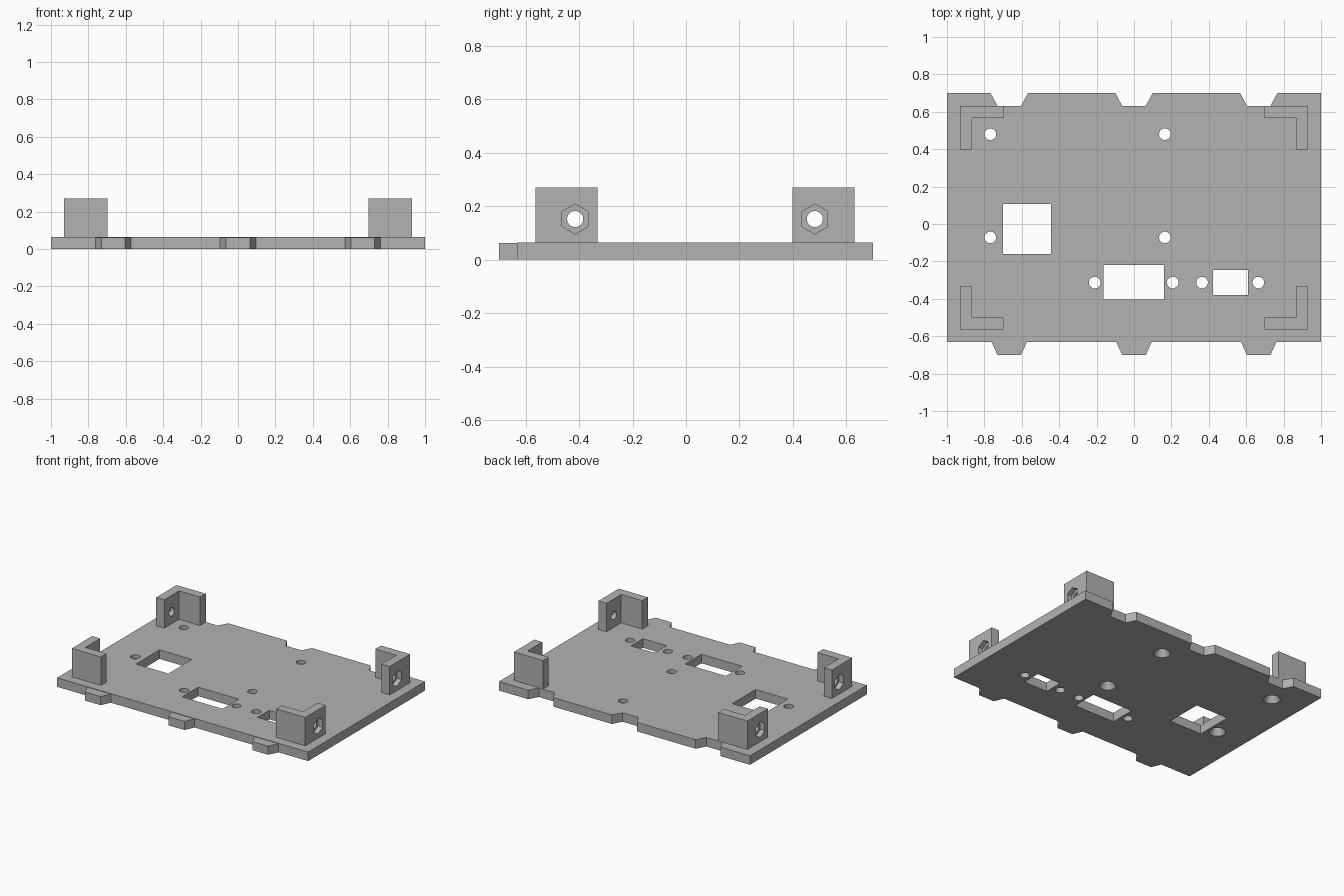
import bpy, bmesh, math
from mathutils import Matrix, Vector

if "Cube" in bpy.data.objects:
    bpy.data.objects.remove(bpy.data.objects["Cube"], do_unlink=True)

grey = bpy.data.materials.new("grey plastic")
grey.use_nodes = True
colour = (0.45, 0.45, 0.45, 1)
grey.diffuse_color = colour
grey.node_tree.nodes["Principled BSDF"].inputs["Base Color"].default_value = colour

THICK, TAB_H, TOP = 0.065, 0.062, 0.27
FRONT, BACK, DEPTH = -0.63, 0.70, 0.068
TAB_X = (-0.667, 0.0, 0.667)


def finish(name, bm):
    bmesh.ops.recalc_face_normals(bm, faces=bm.faces)
    mesh = bpy.data.meshes.new(name)
    bm.to_mesh(mesh)
    bm.free()
    mesh.materials.append(grey)
    ob = bpy.data.objects.new(name, mesh)
    bpy.context.collection.objects.link(ob)
    return ob


def prism(name, outline, z0, z1):
    bm = bmesh.new()
    face = bm.faces.new([bm.verts.new((x, y, z0)) for x, y in outline])
    top = bmesh.ops.extrude_face_region(bm, geom=[face])["geom"]
    verts = [v for v in top if isinstance(v, bmesh.types.BMVert)]
    bmesh.ops.translate(bm, verts=verts, vec=(0, 0, z1 - z0))
    return finish(name, bm)


def drill(bm, centre, r1, r2, length, sides=40, axis="Z"):
    turn = Matrix.Rotation(math.pi / 2, 4, "Y") if axis == "X" else Matrix()
    bmesh.ops.create_cone(bm, cap_ends=True, segments=sides, radius1=r1, radius2=r2,
                          depth=length, matrix=Matrix.Translation(centre) @ turn)


def cut(target, bm):
    cutter = finish("cutter", bm)
    cutter.hide_render = True
    mod = target.modifiers.new("cut", "BOOLEAN")
    mod.operation, mod.solver, mod.object = "DIFFERENCE", "EXACT", cutter
    bpy.context.view_layer.objects.active = target
    bpy.ops.object.modifier_apply(modifier=mod.name)
    bpy.data.objects.remove(cutter, do_unlink=True)


def smooth(ob):
    bpy.ops.object.select_all(action="DESELECT")
    ob.select_set(True)
    bpy.context.view_layer.objects.active = ob
    bpy.ops.object.shade_smooth_by_angle(angle=math.radians(25))


# Base plate with three notches along the back edge
outline = [(-1, FRONT), (1, FRONT), (1, BACK)]
for x in reversed(TAB_X):
    outline += [(x + 0.1, BACK), (x + 0.063, BACK - DEPTH),
                (x - 0.063, BACK - DEPTH), (x - 0.1, BACK)]
outline.append((-1, BACK))
plate = prism("base_plate", outline, 0, THICK)

# Rectangular windows and round holes through the plate
bm = bmesh.new()
for x0, x1, y0, y1 in ((-0.70, -0.443, -0.16, 0.107),
                       (-0.163, 0.16, -0.403, -0.22),
                       (0.422, 0.61, -0.38, -0.246)):
    place = Matrix.Translation(((x0 + x1) / 2, (y0 + y1) / 2, 0))
    bmesh.ops.create_cube(bm, matrix=place @ Matrix.Diagonal((x1 - x0, y1 - y0, 1, 1)))
mounts = [(x, y) for x in (-0.768, 0.165) for y in (-0.072, 0.48)]
for x, y in mounts + [(x, -0.313) for x in (-0.21, 0.207, 0.364, 0.665)]:
    drill(bm, (x, y, 0), 0.031, 0.031, 1)
cut(plate, bm)

# Countersinks under the four mounting holes
bm = bmesh.new()
for x, y in mounts:
    drill(bm, (x, y, 0.015), 0.066, 0.026, 0.07)
cut(plate, bm)
smooth(plate)

# Tapered tabs along the front edge
for name, x in zip(("right_tab", "middle_tab", "left_tab"), TAB_X):
    prism(name, [(x - 0.095, FRONT), (x - 0.063, -BACK),
                 (x + 0.063, -BACK), (x + 0.095, FRONT)], 0, TAB_H)

# Corner brackets: L-shaped walls with a screw hole and an outer nut recess
LEG, WALL, EDGE = 0.232, 0.064, 0.93
for side, sx in (("left", 1), ("right", -1)):
    for end, sy, corner in (("front", -1, -0.563), ("back", 1, 0.63)):
        shape = [(0, 0), (LEG, 0), (LEG, WALL), (WALL, WALL), (WALL, LEG), (0, LEG)]
        bracket = prism(f"{end}_{side}_bracket",
                        [(sx * (EDGE - u), corner - sy * v) for u, v in shape],
                        THICK, TOP)
        centre = Vector((sx * (EDGE - WALL / 2), corner - sy * (LEG + WALL) / 2, 0.152))
        bm = bmesh.new()
        drill(bm, centre, 0.03, 0.03, 0.12, axis="X")
        cut(bracket, bm)
        bm = bmesh.new()
        drill(bm, centre + Vector((sx * WALL / 2, 0, 0)), 0.056, 0.056, 0.07, 6, "X")
        # Stand the hexagon on a corner
        pts = [v.co - centre for v in bm.verts]
        if max(abs(p.z) for p in pts) < max(abs(p.y) for p in pts):
            bmesh.ops.rotate(bm, verts=bm.verts, cent=centre,
                             matrix=Matrix.Rotation(math.pi / 6, 3, "X"))
        cut(bracket, bm)
        smooth(bracket)
